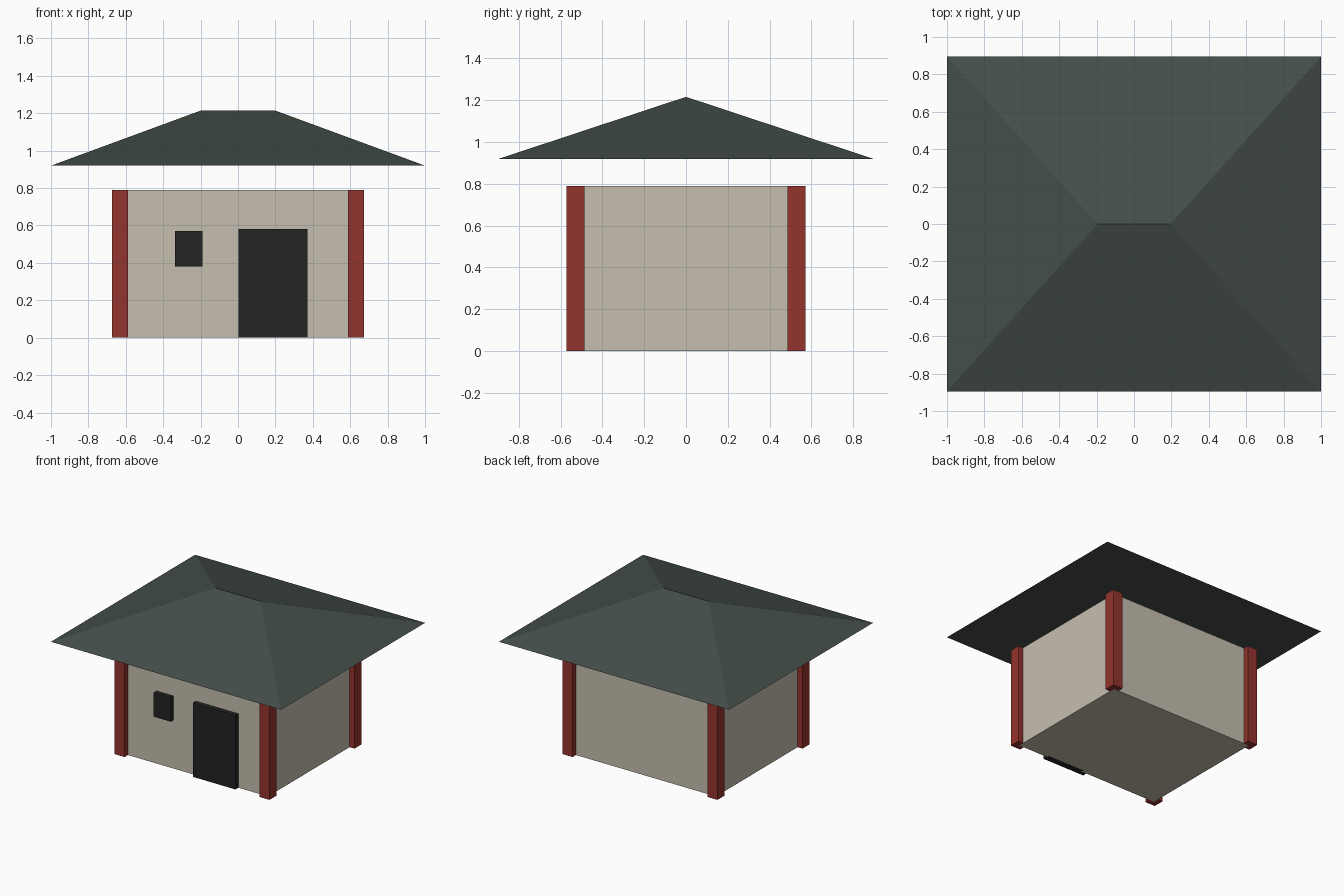
import bpy, bmesh

if "Cube" in bpy.data.objects:
    bpy.data.objects.remove(bpy.data.objects["Cube"])


def material(name, hex_rgb):
    """Flat colour from an sRGB hex value."""
    lin = []
    for i in (0, 2, 4):
        c = int(hex_rgb[i:i + 2], 16) / 255
        lin.append(c / 12.92 if c <= 0.04045 else ((c + 0.055) / 1.055) ** 2.4)
    mat = bpy.data.materials.new(name)
    mat.diffuse_color = (*lin, 1)
    mat.use_nodes = True
    mat.node_tree.nodes["Principled BSDF"].inputs["Base Color"].default_value = mat.diffuse_color
    return mat


def box(name, lo, hi, mat):
    """Axis-aligned box between two corners."""
    bm = bmesh.new()
    bmesh.ops.create_cube(bm, size=1)
    for v in bm.verts:
        v.co = [(a + b) / 2 + c * (b - a) for a, b, c in zip(lo, hi, v.co)]
    return finish(name, bm, mat)


def finish(name, bm, mat):
    bmesh.ops.recalc_face_normals(bm, faces=bm.faces)
    mesh = bpy.data.meshes.new(name)
    bm.to_mesh(mesh)
    bm.free()
    mesh.materials.append(mat)
    obj = bpy.data.objects.new(name, mesh)
    bpy.context.collection.objects.link(obj)
    return obj


plaster = material("beige plaster", "C5BFAF")
red = material("red timber", "94342D")
slate = material("dark green slate", "444E49")
black = material("black opening", "232323")

WX, WY, WALL_TOP = 0.63, 0.528, 0.79   # wall half sizes and height

# Walls
box("walls", (-WX, -WY, 0), (WX, WY, WALL_TOP), plaster)

# Corner posts, centred on the wall corners
P = 0.043
for sx, side in ((-1, "left"), (1, "right")):
    for sy, end in ((-1, "front"), (1, "back")):
        x, y = sx * WX, sy * WY
        box(f"{end}_{side}_post", (x - P, y - P, 0.001),
            (x + P, y + P, WALL_TOP - 0.001), red)

# Door and window, standing proud of the front wall
FRONT = -WY - 0.036
box("door", (0.003, FRONT, 0), (0.372, -WY + 0.02, 0.582), black)
box("window", (-0.338, FRONT, 0.382), (-0.19, -WY + 0.02, 0.571), black)

# Hipped roof with a closed flat underside, raised above the walls
bm = bmesh.new()
eave = [bm.verts.new((x, y, 0.92)) for x, y in
        ((-1, -0.895), (1, -0.895), (1, 0.895), (-1, 0.895))]
ridge_l = bm.verts.new((-0.195, 0, 1.216))
ridge_r = bm.verts.new((0.195, 0, 1.216))
a, b, c, d = eave
for face in ((a, b, ridge_r, ridge_l), (b, c, ridge_r),
             (c, d, ridge_l, ridge_r), (d, a, ridge_l), (d, c, b, a)):
    bm.faces.new(face)
finish("hipped_roof", bm, slate)
